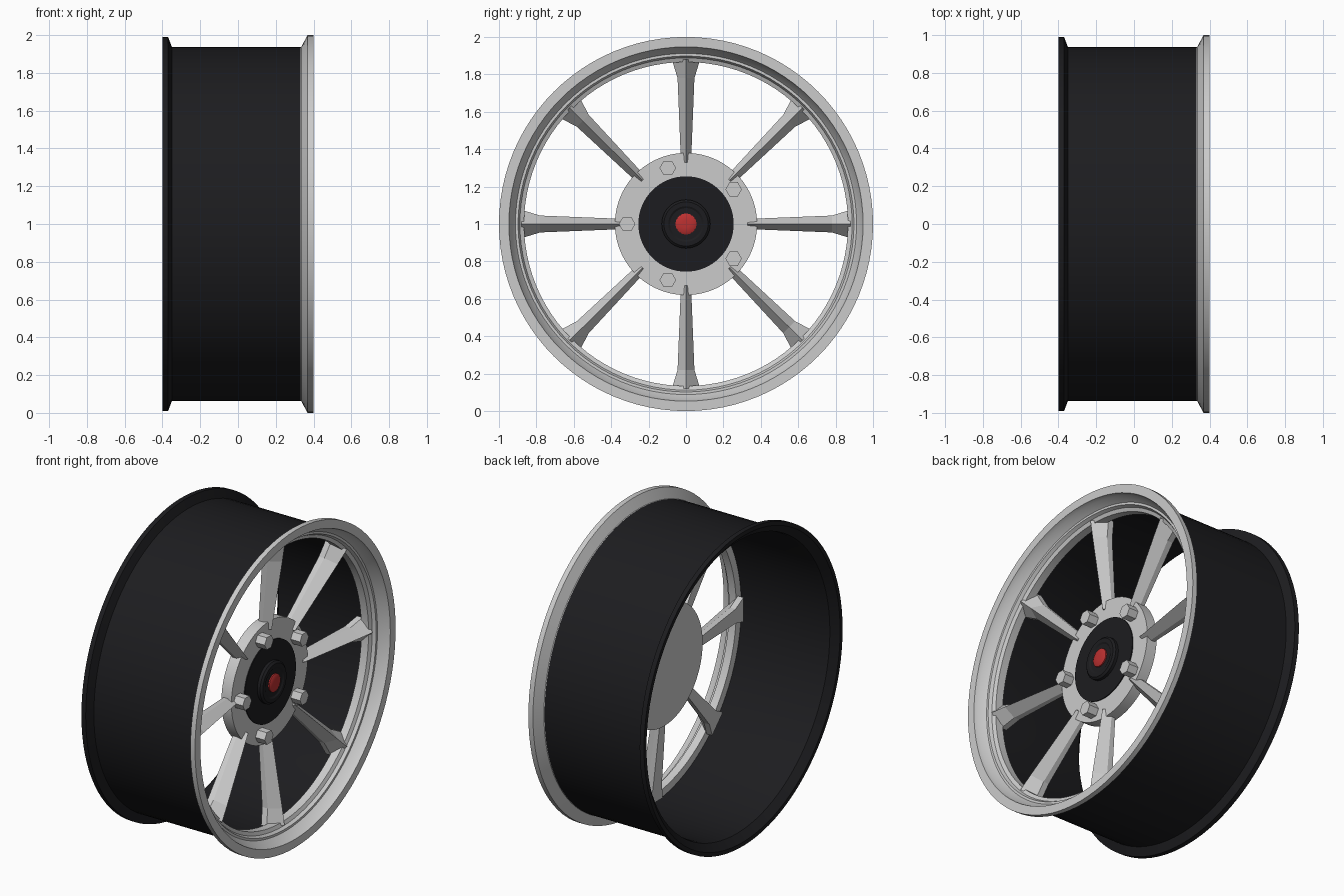
import bpy, bmesh, math
from math import sin, cos, tau, pi

if "Cube" in bpy.data.objects:
    bpy.data.objects.remove(bpy.data.objects["Cube"])


def material(name, color):
    m = bpy.data.materials.new(name)
    m.diffuse_color = (*color, 1)
    m.use_nodes = True
    m.node_tree.nodes["Principled BSDF"].inputs["Base Color"].default_value = m.diffuse_color
    return m


BLACK = material("black", (0.012, 0.012, 0.014))
RED = material("red", (0.5, 0.03, 0.03))


def finish(bm, name, mat=None, smooth=True):
    bmesh.ops.recalc_face_normals(bm, faces=bm.faces)
    me = bpy.data.meshes.new(name)
    bm.to_mesh(me)
    bm.free()
    ob = bpy.data.objects.new(name, me)
    bpy.context.collection.objects.link(ob)
    ob.location.z = 1
    if mat:
        me.materials.append(mat)
    if smooth:
        bpy.ops.object.select_all(action='DESELECT')
        ob.select_set(True)
        bpy.context.view_layer.objects.active = ob
        bpy.ops.object.shade_smooth_by_angle(angle=math.radians(25))
    return ob


def lathe(name, profile, n=96, mat=None, closed=True):
    """Revolve (x, radius) points about the x axis; open profiles get flat caps."""
    bm = bmesh.new()
    loops = [[bm.verts.new((x, r * cos(tau * i / n), r * sin(tau * i / n)))
              for i in range(n)] for x, r in profile]
    pairs = list(zip(loops, loops[1:]))
    if closed:
        pairs.append((loops[-1], loops[0]))
    else:
        bm.faces.new(loops[0])
        bm.faces.new(loops[-1])
    for a, b in pairs:
        for i in range(n):
            j = (i + 1) % n
            bm.faces.new((a[i], a[j], b[j], b[i]))
    return finish(bm, name, mat)


# Barrel with rear flange
lathe("barrel", [(-.40, .99), (-.37, .99), (-.35, .937), (.335, .937),
                 (.335, .915), (-.33, .915), (-.36, .92), (-.40, .965)], mat=BLACK)

# Front rim lip with stepped inner ring
lathe("front_rim", [(.40, 1), (.40, .947), (.375, .94), (.335, .912), (.335, .898),
                    (.315, .888), (.305, .866), (.255, .866), (.255, .918),
                    (.335, .938), (.368, 1)])

# Hub plate, centre cover, raised cap and red button
lathe("hub_plate", [(.15, .38), (.22, .38)], closed=False)
lathe("hub_cover", [(.20, .255), (.226, .255)], 64, BLACK, False)
lathe("centre_cap", [(.22, .13), (.245, .13), (.256, .118), (.256, .095),
                     (.250, .085)], 48, BLACK, False)
lathe("cap_button", [(.24, .056), (.258, .056), (.264, .045), (.266, .02)],
      32, RED, False)

# Spokes: ridged section flaring at the rim
# stations: radius, half width, ridge x, back x
STATIONS = [(.33, .027, .235, .16), (.78, .045, .31, .20), (.88, .076, .325, .215)]
for k in range(8):
    bm = bmesh.new()
    a = tau * k / 8
    sections = []
    for r, w, ridge, back in STATIONS:
        mid = back + (ridge - back) * .35
        pts = [(back, -w), (mid, -w), (ridge, 0), (mid, w), (back, w)]
        sections.append([bm.verts.new((x, r * cos(a) - t * sin(a), r * sin(a) + t * cos(a)))
                         for x, t in pts])
    for s, e in zip(sections, sections[1:]):
        for i in range(5):
            j = (i + 1) % 5
            bm.faces.new((s[i], s[j], e[j], e[i]))
    bm.faces.new(sections[0])
    bm.faces.new(sections[-1])
    finish(bm, f"spoke_{k + 1}", smooth=False)

# Five hexagonal wheel bolts
for k in range(5):
    bm = bmesh.new()
    a = pi + tau * k / 5
    ends = [[bm.verts.new((x, .315 * cos(a) + .044 * cos(tau * i / 6),
                           .315 * sin(a) + .044 * sin(tau * i / 6))) for i in range(6)]
            for x in (.20, .285)]
    for i in range(6):
        j = (i + 1) % 6
        bm.faces.new((ends[0][i], ends[0][j], ends[1][j], ends[1][i]))
    bm.faces.new(ends[0])
    bm.faces.new(ends[1])
    finish(bm, f"wheel_bolt_{k + 1}", smooth=False)
